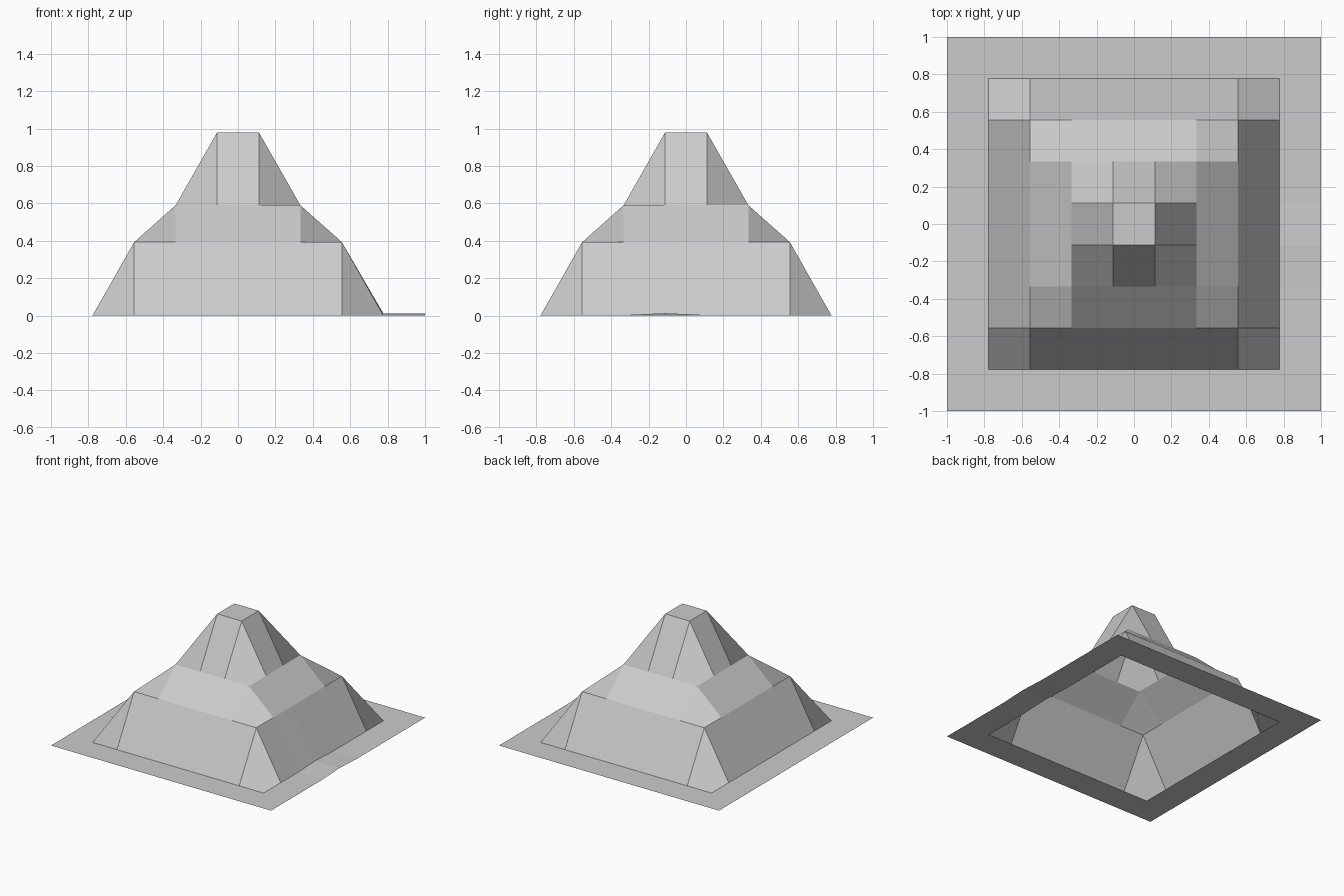
import bpy, bmesh

if "Cube" in bpy.data.objects:
    bpy.data.objects.remove(bpy.data.objects["Cube"])

# Height of each square ring, from the centre plateau to the outer border
RING_HEIGHTS = [0.98, 0.59, 0.392, 0.0, 0.0]
CELLS = 9
STEP = 2 / CELLS

# Terrain sheet: a coarse grid raised ring by ring into a stepped hill
bm = bmesh.new()
bmesh.ops.create_grid(bm, x_segments=CELLS, y_segments=CELLS, size=1)
for v in bm.verts:
    ring = round(max(abs(v.co.x), abs(v.co.y)) / STEP - 0.5)
    v.co.z = RING_HEIGHTS[ring]
    # Slight ripple across the right-hand border
    if v.co.x > 0.7 and abs(v.co.y + STEP / 2) < 0.01:
        v.co.z = 0.01

mesh = bpy.data.meshes.new("stepped_hill")
bm.to_mesh(mesh)
bm.free()
hill = bpy.data.objects.new("stepped_hill", mesh)
bpy.context.collection.objects.link(hill)
